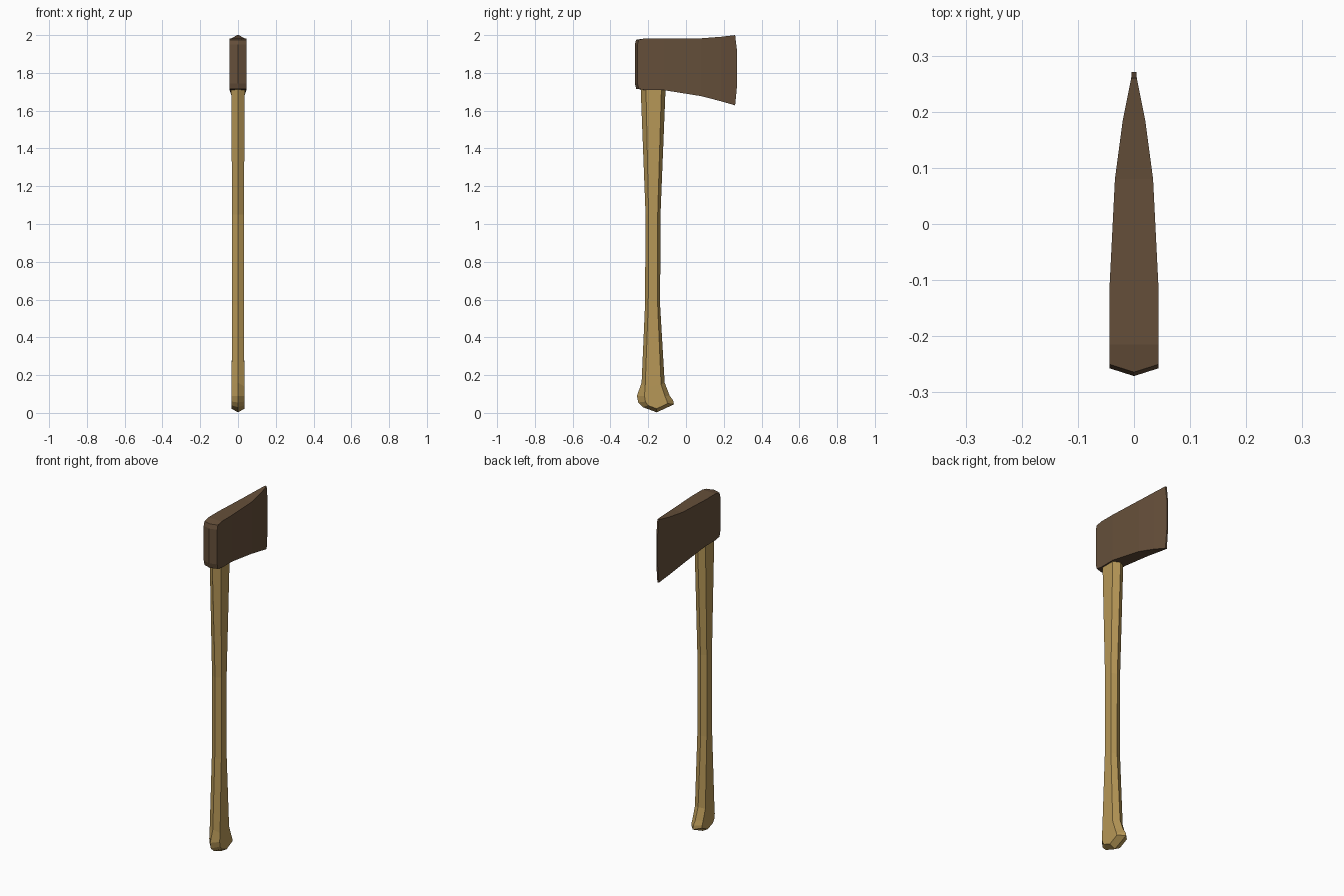
import bpy, bmesh

if "Cube" in bpy.data.objects:
    bpy.data.objects.remove(bpy.data.objects["Cube"])


def make_object(name, bm, color):
    bmesh.ops.remove_doubles(bm, verts=bm.verts, dist=1e-5)
    bmesh.ops.recalc_face_normals(bm, faces=bm.faces)
    mesh = bpy.data.meshes.new(name)
    bm.to_mesh(mesh)
    bm.free()
    mat = bpy.data.materials.new(name + "_material")
    mat.diffuse_color = (*color, 1)
    mat.use_nodes = True
    mat.node_tree.nodes["Principled BSDF"].inputs["Base Color"].default_value = mat.diffuse_color
    mesh.materials.append(mat)
    obj = bpy.data.objects.new(name, mesh)
    bpy.context.collection.objects.link(obj)


def face(bm, *points):
    bm.faces.new([bm.verts.new(p) for p in points])


def mirrored(bm, *points):
    """Add a face and its mirror image across x = 0."""
    face(bm, *points)
    face(bm, *[(-x, y, z) for x, y, z in points])


# Axe head: stations from poll to cutting edge (y, half width, bottom, top)
stations = [
    (-0.257, 0.044, 1.745, 1.950),
    (-0.250, 0.044, 1.716, 1.975),
    (-0.215, 0.044, 1.709, 1.983),
    (-0.120, 0.044, 1.709, 1.983),
    (0.080, 0.034, 1.677, 1.983),
    (0.185, 0.020, 1.650, 1.991),
    (0.260, 0.005, 1.628, 2.000),
    (0.271, 0.004, 1.740, 1.910),
]
bm = bmesh.new()
for (y0, w0, b0, t0), (y1, w1, b1, t1) in zip(stations, stations[1:]):
    mirrored(bm, (w0, y0, b0), (w1, y1, b1), (w1, y1, t1), (w0, y0, t0))
# Top and bottom skins
for k in (2, 3):
    for s0, s1 in zip(stations[2:], stations[3:]):
        face(bm, (s0[1], s0[0], s0[k]), (s1[1], s1[0], s1[k]),
             (-s1[1], s1[0], s1[k]), (-s0[1], s0[0], s0[k]))
# Edge strip and ridged poll with chamfered rims
y, w, b, t = stations[-1]
face(bm, (w, y, b), (w, y, t), (-w, y, t), (-w, y, b))
A, B, C = stations[:3]
ridge = 0.014
mirrored(bm, (A[1], A[0], A[2]), (A[1], A[0], A[3]),
         (0, A[0] - ridge, A[3]), (0, A[0] - ridge, A[2]))
for k in (2, 3):
    mirrored(bm, (A[1], A[0], A[k]), (B[1], B[0], B[k]),
             (0, B[0] - ridge, B[k]), (0, A[0] - ridge, A[k]))
    face(bm, (B[1], B[0], B[k]), (C[1], C[0], C[k]), (-C[1], C[0], C[k]),
         (-B[1], B[0], B[k]), (0, B[0] - ridge, B[k]))
make_object("axe_head", bm, (0.13, 0.078, 0.042))

# Handle rings: half width, then (y, z) of back ridge, back side,
# front side and front ridge
rings = [
    (0.036, (-0.240, 1.72), (-0.212, 1.72), (-0.130, 1.72), (-0.108, 1.72)),
    (0.031, (-0.214, 1.05), (-0.198, 1.05), (-0.150, 1.05), (-0.135, 1.05)),
    (0.031, (-0.217, 0.57), (-0.200, 0.57), (-0.150, 0.57), (-0.137, 0.57)),
    (0.034, (-0.235, 0.16), (-0.216, 0.14), (-0.132, 0.15), (-0.113, 0.16)),
    (0.034, (-0.260, 0.09), (-0.220, 0.09), (-0.112, 0.09), (-0.086, 0.09)),
    (0.034, (-0.253, 0.055), (-0.215, 0.06), (-0.102, 0.065), (-0.068, 0.066)),
    (0.034, (-0.228, 0.030), (-0.202, 0.04), (-0.098, 0.05), (-0.064, 0.045)),
    (0.034, (-0.155, 0.003), (-0.155, 0.022), (-0.155, 0.022), (-0.155, 0.003)),
]
bm = bmesh.new()
loops = []
for w, br, bs, fs, fr in rings:
    pts = [(0, *br), (w, *bs), (w, *fs), (0, *fr), (-w, *fs), (-w, *bs)]
    loops.append([bm.verts.new(p) for p in pts])
for l0, l1 in zip(loops, loops[1:]):
    for i in range(6):
        j = (i + 1) % 6
        bm.faces.new((l0[i], l0[j], l1[j], l1[i]))
bm.faces.new(loops[0])
# The last ring is collapsed to a keel point; drop its zero-size edges
bmesh.ops.dissolve_degenerate(bm, dist=1e-5, edges=bm.edges)
make_object("handle", bm, (0.47, 0.31, 0.095))
